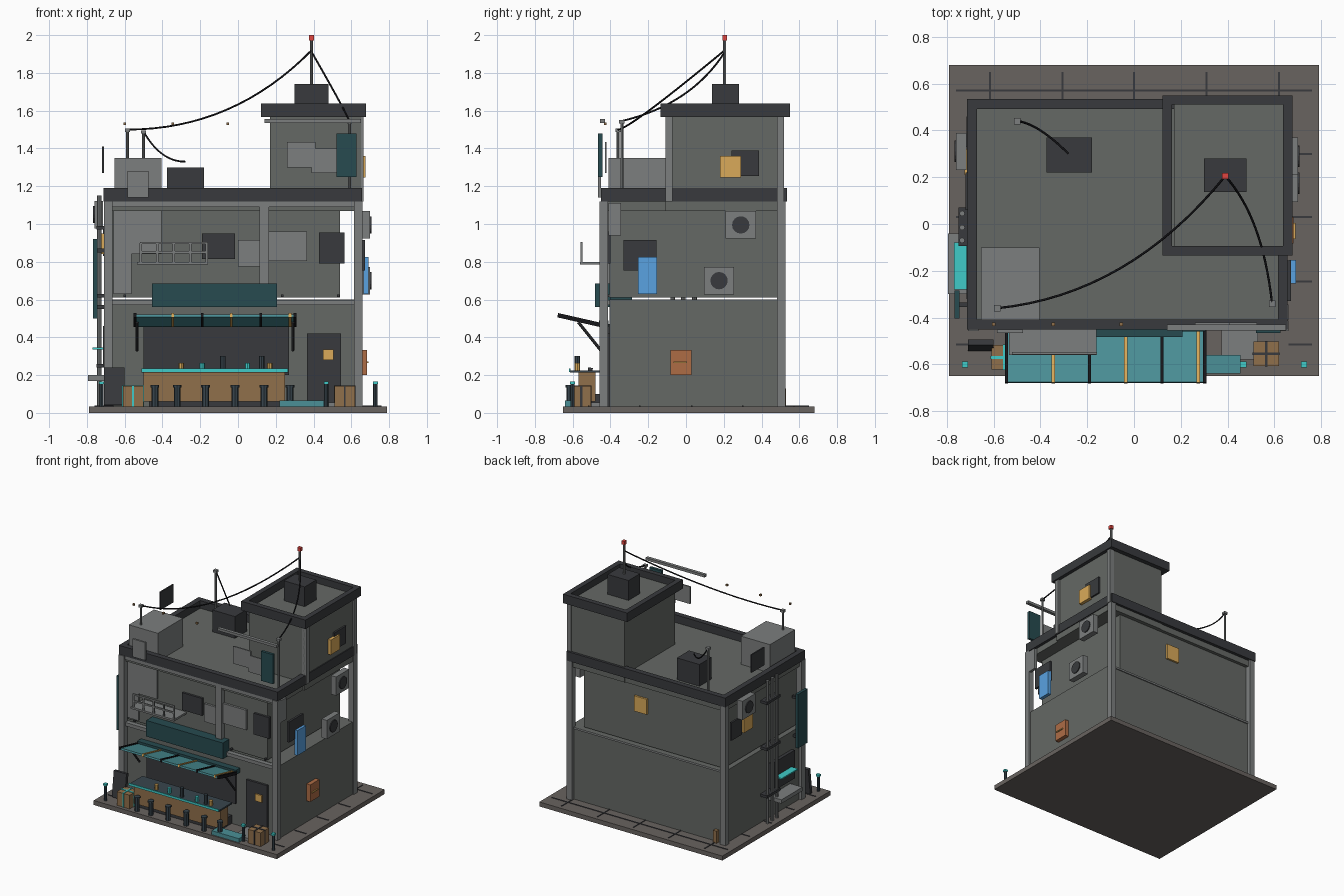
import bpy, math
from mathutils import Vector

COL = {
    'wall': (.13, .14, .13), 'trim': (.2, .21, .21), 'dark': (.04, .042, .047), 'paving': (.14, .125, .115),
    'teal': (.07, .28, .31), 'deep': (.02, .07, .08), 'glow': (.05, .6, .58), 'amber': (.7, .4, .1),
    'brown': (.28, .16, .07), 'orange': (.42, .15, .06), 'blue': (.1, .36, .75), 'red': (.75, .06, .05),
    'black': (.008, .008, .01), 'slate': (.04, .06, .075)}
MATS = {}
for k, c in COL.items():
    MATS[k] = bpy.data.materials.new(k)
    MATS[k].diffuse_color = (*c, 1)


def finish(ob, name, col):
    ob.name = name
    ob.data.materials.append(MATS[col])
    return ob


def box(name, x0, x1, y0, y1, z0, z1, col='wall', rot=None):
    bpy.ops.mesh.primitive_cube_add(size=1, location=((x0+x1)/2, (y0+y1)/2, (z0+z1)/2))
    ob = bpy.context.object
    ob.scale = (x1-x0, y1-y0, z1-z0)
    if rot:
        ob.rotation_euler = rot
    return finish(ob, name, col)


def rod(name, a, b, r, col, n=8):
    a, b = Vector(a), Vector(b)
    bpy.ops.mesh.primitive_cylinder_add(vertices=n, radius=r, depth=(b-a).length, location=(a+b)/2)
    ob = bpy.context.object
    ob.rotation_euler = (b-a).to_track_quat('Z', 'Y').to_euler()
    return finish(ob, name, col)


def cable(name, a, mid, b):
    # quadratic arc passing through mid
    a, m, b = Vector(a), Vector(mid), Vector(b)
    c = 2*m - (a+b)/2
    cu = bpy.data.curves.new(name, 'CURVE')
    cu.dimensions, cu.bevel_depth, cu.bevel_resolution = '3D', .005, 1
    s = cu.splines.new('POLY')
    s.points.add(16)
    for i, p in enumerate(s.points):
        t = i/16
        p.co = (*(a*(1-t)**2 + c*2*t*(1-t) + b*t*t), 1)
    ob = bpy.data.objects.new(name, cu)
    bpy.context.collection.objects.link(ob)
    finish(ob, name, 'black')


def parapet(name, x0, x1, y0, y1, z0, z1, t):
    box(name+'_front', x0, x1, y0, y0+t, z0, z1, 'dark')
    box(name+'_back', x0, x1, y1-t, y1, z0, z1, 'dark')
    box(name+'_left', x0, x0+t, y0+t, y1-t, z0, z1, 'dark')
    box(name+'_right', x1-t, x1, y0+t, y1-t, z0, z1, 'dark')


# paving slab and joints
box('paving', -.79, .79, -.65, .68, 0, .035, 'paving')
for x in (-.615, -.305, .0, .31, .62):
    box('paving_joint', x-.004, x+.004, .5, .65, .033, .039, 'dark')
box('paving_joint_back', -.76, .76, .566, .574, .033, .039, 'dark')
for y in (-.515, -.245, .03, .3):
    for s in (-1, 1):
        box('paving_joint_side', s*.71-.05, s*.71+.05, y-.004, y+.004, .033, .039, 'dark')

# building body
box('ground_floor', -.69, .65, -.405, .5, .035, .6)
box('upper_floor', -.665, .54, -.405, .485, .612, 1.1)
box('roof_slab', -.69, .635, -.43, .51, 1.07, 1.13)
parapet('roof_parapet', -.713, .657, -.45, .534, 1.118, 1.19, .042)
for x in (-.71, .615):
    for y in (-.457, .483):
        box('corner_column', x, x+.045, y, y+.045, .035, 1.12, 'trim')
box('middle_column', .115, .165, -.44, -.4, .6, 1.12, 'trim')
box('top_beam', -.665, .615, -.445, -.4, 1.09, 1.12, 'trim')
box('floor_beam', -.665, .615, -.44, -.4, .57, .597, 'trim')

# stair tower
box('tower', .17, .65, -.108, .515, 1.07, 1.585)
parapet('tower_parapet', .122, .677, -.135, .55, 1.567, 1.637, .04)
for x, y in ((.628, .483), (.628, -.108)):
    box('tower_column', x, x+.037, y, y+.037, 1.12, 1.57, 'trim')
box('tower_vent', .3, .48, .137, .28, 1.585, 1.74, 'dark')
rod('mast', (.39, .205, 1.58), (.39, .205, 1.98), .008, 'trim')
box('mast_light', .377, .403, .192, .218, 1.972, 2, 'red')

# rooftop
box('roof_hut', -.655, -.405, -.41, -.1, 1.12, 1.35, 'trim')
box('hut_door', -.585, -.475, -.465, -.45, 1.14, 1.28, 'trim')
box('roof_vent', -.375, -.18, .22, .37, 1.12, 1.3, 'dark')
for x, y, z in ((-.585, -.36, 1.5), (-.5, .44, 1.49), (.59, -.34, 1.545)):
    rod('cable_pole', (x, y, 1.12), (x, y, z), .008, 'trim')
    box('pole_cap', x-.014, x+.014, y-.014, y+.014, z-.012, z+.006, 'trim')
cable('long_cable', (.39, .205, 1.92), (-.06, -.19, 1.605), (-.585, -.36, 1.5))
cable('short_cable', (.39, .205, 1.91), (.52, -.02, 1.68), (.59, -.34, 1.545))
cable('vent_cable', (-.5, .44, 1.49), (-.4, .4, 1.37), (-.28, .3, 1.33))

# panels standing above the front and left edges
box('high_panel', .26, .41, -.43, -.42, 1.3, 1.435, 'trim')
box('high_panel', .39, .525, -.43, -.42, 1.27, 1.4, 'trim')
box('high_sign', .522, .627, -.465, -.443, 1.25, 1.48, 'deep')
box('high_light_bar', .14, .65, -.455, -.43, 1.535, 1.555, 'trim')
box('left_high_panel', -.72, -.71, .06, .22, 1.27, 1.41, 'dark')
for x in (-.6, -.345, -.055):
    box('high_bolt', x-.007, x+.007, -.435, -.42, 1.523, 1.537, 'brown')

# upper front panels and windows
for x0, x1, z0, z1, c in ((-.66, -.565, .63, 1.08, 'trim'), (-.565, -.405, .84, 1.08, 'trim'),
                          (-.19, -.015, .815, .95, 'dark'), (0, .165, .775, .915, 'trim'),
                          (.165, .365, .805, .96, 'trim'), (.43, .565, .79, .955, 'dark')):
    box('front_panel', x0, x1, -.422, -.4, z0, z1, c)
for x in (-.6, -.345, -.06, .235, .53):
    for z in (1.08, .62):
        box('front_bolt', x-.007, x+.007, -.425, -.4, z-.007, z+.007, 'dark')

# balcony
box('balcony_floor', -.535, -.16, -.56, -.405, .785, .8, 'trim')
for z in (.85, .9):
    box('balcony_rail', -.52, -.16, -.558, -.548, z-.006, z+.006, 'trim')
for i in range(5):
    x = -.515 + i*.0875
    box('balcony_post', x-.006, x+.006, -.558, -.548, .8, .9, 'trim')

# shop front
box('shop_opening', -.5, .27, -.415, -.4, .2, .47, 'dark')
box('shop_sign', -.455, .207, -.482, -.4, .56, .685, 'deep')
tilt = (-math.atan2(.05, .22), 0, 0)
box('awning', -.55, .307, -.68, -.45, .482, .496, 'teal', tilt)
box('awning_header', -.55, .305, -.46, -.41, .455, .49, 'deep')
for i, x in enumerate((-.545, -.345, -.19, -.035, .12, .275, .302)):
    box('awning_rib', x-.007, x+.007, -.682, -.45, .48, .503, 'amber' if i in (1, 3, 5) else 'black', tilt)
for x in (-.535, .29):
    rod('awning_strut', (x, -.57, .48), (x, -.45, .33), .008, 'dark')
box('counter', -.5, .25, -.57, -.48, .06, .215, 'brown')
box('counter_base', -.47, .23, -.56, -.4, .035, .1, 'dark')
box('counter_top', -.51, .265, -.615, -.45, .213, .225, 'slate')
box('counter_edge', -.51, .265, -.62, -.612, .216, .234, 'glow')
for x, c, h in ((-.3, 'amber', .03), (-.19, 'glow', .03), (-.08, 'slate', .065),
                (.05, 'glow', .03), (.125, 'slate', .065), (.168, 'amber', .03)):
    rod('counter_item', (x, -.575, .225), (x, -.575, .235+h), .014, c)
for x in (-.44, -.322, -.172, -.016, .138, .275):
    rod('stool', (x, -.615, .035), (x, -.615, .145), .018, 'slate')
    rod('stool_seat', (x, -.615, .135), (x, -.615, .147), .023, 'slate')

# entrance
box('door', .365, .545, -.422, -.4, .035, .42, 'dark')
box('door_window', .45, .505, -.432, -.42, .28, .335, 'amber')
box('door_step', .375, .53, -.58, -.4, .035, .055, 'trim')
box('door_mat', .22, .455, -.64, -.56, .035, .066, 'teal')

# crates, leaning board, bollards
for x, y, c in ((-.555, -.57, 'glow'), (.565, -.555, 'dark')):
    box('crate', x-.055, x+.055, y-.052, y+.052, .035, .142, 'brown')
    box('crate_strap', x-.005, x+.005, y-.055, y+.055, .035, .146, c)
    box('crate_band', x-.058, x+.058, y-.006, y+.006, .035, .146, c)
box('leaning_board', -.71, -.6, -.53, -.505, .04, .24, 'dark', (-.12, 0, 0))
for x in (-.722, .467, .727):
    rod('bollard', (x, -.6, .035), (x, -.6, .155), .011, 'slate')
    box('bollard_cap', x-.013, x+.013, -.613, -.587, .152, .167, 'glow')


def air_unit(side, y, z, x):
    # cooling box with a round fan
    a, b = sorted((side*x, side*(x+.045)))
    box('air_unit', a, b, y-.08, y+.08, z-.073, z+.073, 'trim')
    rod('air_fan', (side*(x+.04), y, z), (side*(x+.052), y, z), .046, 'dark', 16)


# right side
air_unit(1, .29, .995, .655)
air_unit(1, .175, .7, .655)
box('right_window', .655, .672, -.33, -.155, .755, .915, 'dark')
box('right_blue_sign', .665, .692, -.255, -.153, .63, .825, 'blue')
box('right_panel', .64, .66, -.41, -.345, .94, 1.11, 'trim')
box('right_hatch', .645, .682, -.083, .03, .2, .333, 'orange')
box('hatch_handle', .68, .69, -.065, .005, .263, .271, 'amber')
box('tower_window_dark', .645, .663, .24, .387, 1.255, 1.39, 'dark')
box('tower_window_lit', .645, .675, .18, .292, 1.245, 1.36, 'amber')

# left side
air_unit(-1, .31, 1.05, .715)
box('left_window_dark', -.715, -.7, .33, .46, .83, .97, 'dark')
box('left_window_lit', -.725, -.705, .21, .32, .84, .95, 'amber')
for y in (.045, -.015, -.07):
    rod('drain_pipe', (-.735, y, .035), (-.735, y, 1.15), .012, 'trim')
for z in (.25, .62, .98):
    box('pipe_clamp', -.75, -.69, -.095, .07, z-.01, z+.01, 'dark')
box('left_sign', -.767, -.745, -.405, -.285, .5, .92, 'deep')
for z in (.56, .86):
    box('left_sign_bracket', -.75, -.68, -.355, -.335, z-.01, z+.01, 'dark')
box('left_shutter', -.715, -.685, -.32, -.04, .24, .46, 'dark')
box('left_ledge', -.795, -.685, -.3, -.04, .17, .2, 'trim')
box('left_strip_light', -.77, -.71, -.28, -.08, .335, .345, 'glow')

# back
box('back_window', -.01, .1, .48, .5, .86, .98, 'amber')
box('back_floor_line', -.665, .615, .495, .508, .585, .6, 'trim')
box('back_meter', -.635, -.605, .5, .53, .035, .13, 'brown')
